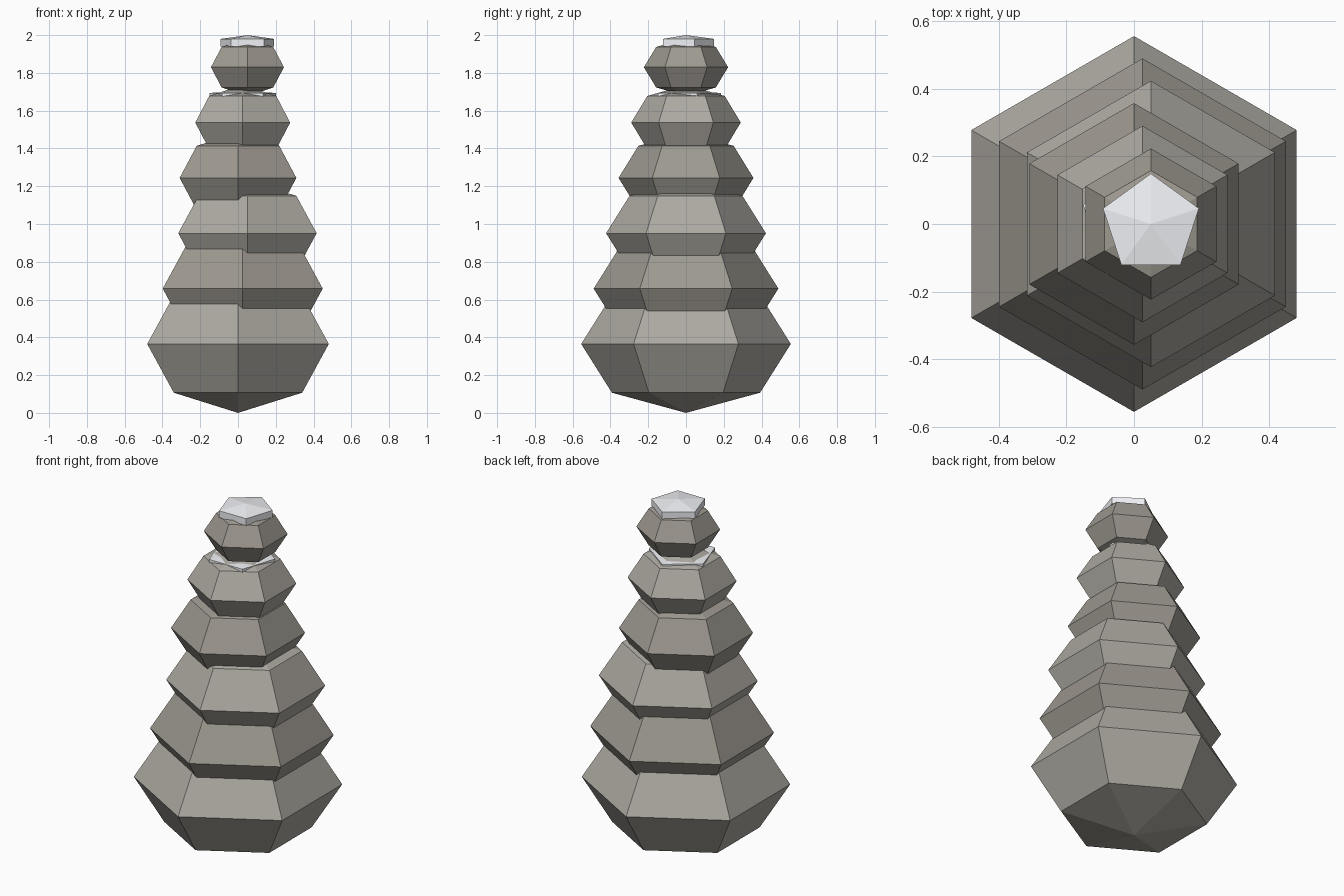
import bpy

if "Cube" in bpy.data.objects:
    bpy.data.objects.remove(bpy.data.objects["Cube"])


def material(name, rgb):
    m = bpy.data.materials.new(name)
    m.diffuse_color = (*rgb, 1)
    m.use_nodes = True
    m.node_tree.nodes["Principled BSDF"].inputs["Base Color"].default_value = m.diffuse_color
    return m


LIGHT = material("light_stone", (0.42, 0.40, 0.36))
DARK = material("dark_stone", (0.34, 0.32, 0.28))
SNOW = material("snow", (0.88, 0.89, 0.92))


def faceted_ball(name, sides, rings, x, z, radius, half_height, mat):
    """Flat-shaded squashed ball with one corner pointing to +y."""
    bpy.ops.mesh.primitive_uv_sphere_add(segments=sides, ring_count=rings, radius=1)
    ob = bpy.context.object
    ob.name = name
    # turn so the corner with the largest radius points to +y
    ring = [v.co for v in ob.data.vertices if v.co.xy.length > 0.1]
    turn = ring[0].xy.angle_signed((0, 1))
    ob.rotation_euler.z = -turn
    ob.location = (x, 0, z)
    ob.scale = (radius, radius, half_height)
    ob.data.materials.append(mat)
    return ob


# Six stacked hexagonal stones, shrinking upwards, stepping sideways
stones = [(0.555, 0.365), (0.489, 0.323), (0.423, 0.28),
          (0.357, 0.24), (0.29, 0.199), (0.223, 0.152)]
for i, (radius, half_height) in enumerate(stones):
    faceted_ball(f"stone_{i + 1}", 6, 4, 0.025 * (i % 3), 0.365 + 0.293 * i,
                 radius, half_height, DARK if i % 2 else LIGHT)

# Thin pentagonal snow patches: between the top stones and on the summit
faceted_ball("snow_ledge", 5, 3, 0.025, 1.685, 0.213, 0.018, SNOW)
faceted_ball("snow_cap", 5, 3, 0.05, 1.96, 0.172, 0.04, SNOW)
